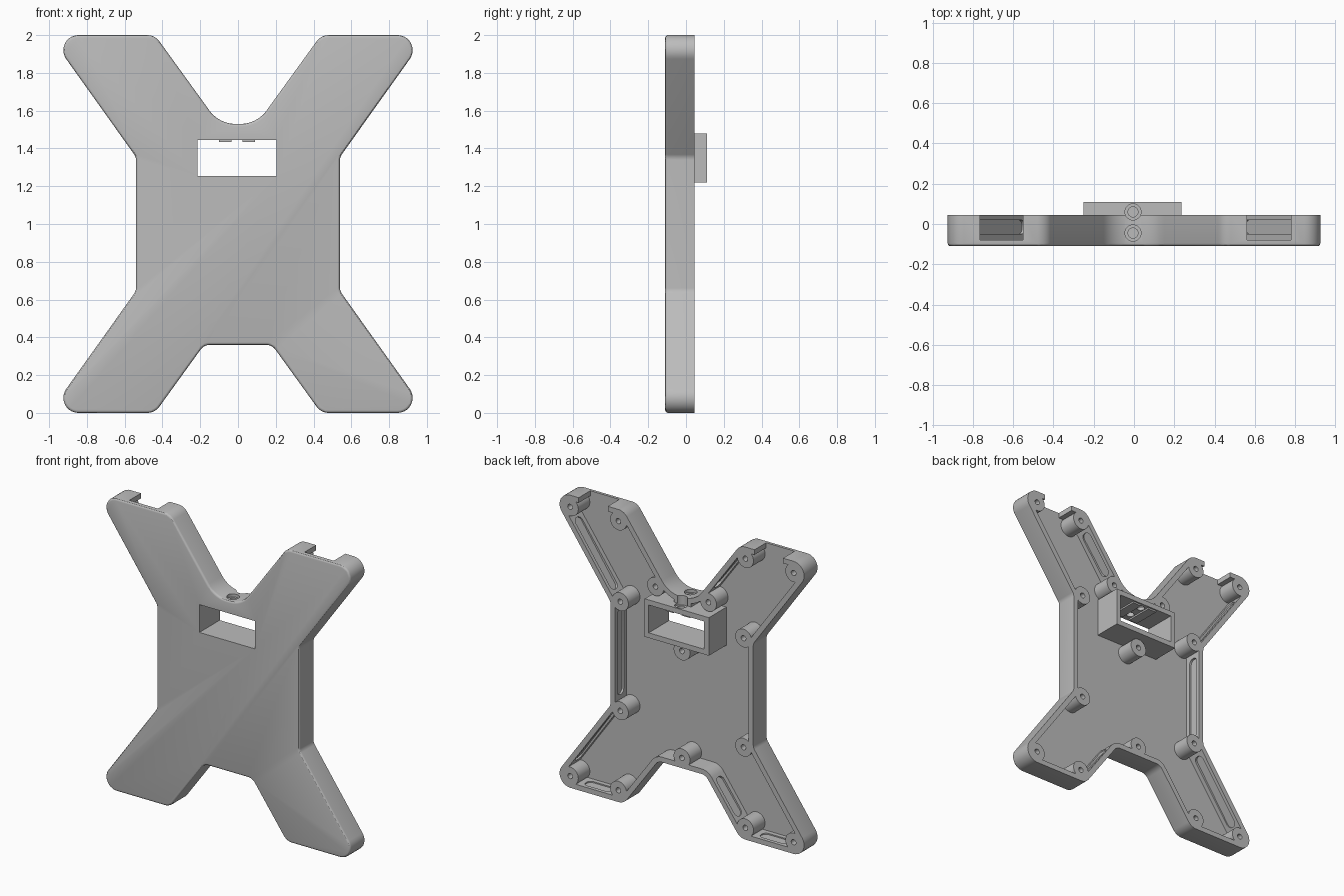
import bpy, bmesh, math
from mathutils import Vector, Matrix

if "Cube" in bpy.data.objects:
    bpy.data.objects.remove(bpy.data.objects["Cube"])

FRONT, FLOOR, RIM, BACK = -0.11, -0.08, 0.045, 0.11
WALL = 0.035

grey = bpy.data.materials.new("plain grey")
grey.use_nodes = True
colour = (0.5, 0.5, 0.5, 1)
grey.diffuse_color = colour
grey.node_tree.nodes["Principled BSDF"].inputs["Base Color"].default_value = colour


def finish(bm, name):
    bmesh.ops.recalc_face_normals(bm, faces=bm.faces)
    mesh = bpy.data.meshes.new(name)
    bm.to_mesh(mesh)
    bm.free()
    ob = bpy.data.objects.new(name, mesh)
    bpy.context.collection.objects.link(ob)
    mesh.materials.append(grey)
    return ob


def combine(target, tool, operation):
    mod = target.modifiers.new("combine", 'BOOLEAN')
    mod.operation, mod.solver, mod.object = operation, 'EXACT', tool
    bpy.context.view_layer.objects.active = target
    bpy.ops.object.modifier_apply(modifier=mod.name)
    bpy.data.objects.remove(tool)


def add_box(bm, x0, x1, y0, y1, z0, z1):
    centre = Vector((x0 + x1, y0 + y1, z0 + z1)) / 2
    size = Vector((x1 - x0, y1 - y0, z1 - z0))
    bmesh.ops.create_cube(bm, size=1, matrix=Matrix.LocRotScale(centre, None, size))


def add_cylinder(bm, start, end, radius):
    a, b = Vector(start), Vector(end)
    turn = (b - a).to_track_quat('Z', 'Y')
    bmesh.ops.create_cone(bm, cap_ends=True, segments=32, radius1=radius, radius2=radius,
                          depth=(b - a).length, matrix=Matrix.LocRotScale((a + b) / 2, turn, None))


# Right half of the outline, counter-clockwise: x, z, fillet radius
half = [(0.18, 0.36, 0.06), (0.44, 0, 0.08), (1.0, 0, 0.08), (0.54, 0.645, 0.05),
        (0.54, 1.355, 0.05), (1.0, 2, 0.08), (0.44, 2, 0.08), (0.10, 1.53, 0.17)]
corners = half + [(-x, z, r) for x, z, r in reversed(half)]


def rounded_outline(inset):
    points = []
    n = len(corners)
    for i, (x, z, r) in enumerate(corners):
        p = Vector((x, z))
        before = (p - Vector(corners[i - 1][:2])).normalized()
        after = (Vector(corners[(i + 1) % n][:2]) - p).normalized()
        turn = math.atan2(before.x * after.y - before.y * after.x, before.dot(after))
        n0, n1 = Vector((-before.y, before.x)), Vector((-after.y, after.x))
        mitre = (n0 + n1) / (1 + n0.dot(n1))
        sign = 1 if turn > 0 else -1
        centre = p + mitre * sign * r
        radius = r - sign * inset
        steps = 10
        start = math.atan2(-n0.y * sign, -n0.x * sign)
        for k in range(steps + 1):
            a = start + turn * k / steps
            points.append(centre + radius * Vector((math.cos(a), math.sin(a))))
    return points


def prism(name, inset, y0, y1, bevel=0):
    bm = bmesh.new()
    face = bm.faces.new([bm.verts.new((p.x, y0, p.y)) for p in rounded_outline(inset)])
    front_edges = list(face.edges)
    new = bmesh.ops.extrude_face_region(bm, geom=[face], use_keep_orig=True)["geom"]
    bmesh.ops.translate(bm, vec=(0, y1 - y0, 0),
                        verts=[g for g in new if isinstance(g, bmesh.types.BMVert)])
    bmesh.ops.recalc_face_normals(bm, faces=bm.faces)
    if bevel:
        bmesh.ops.bevel(bm, geom=front_edges, offset=bevel, segments=3, profile=0.5,
                        affect='EDGES', clamp_overlap=True)
    return finish(bm, name)


# Tray: filleted plate hollowed from the back
tray = prism("cross_tray", 0, FRONT, RIM, 0.014)
combine(tray, prism("cavity", WALL, FLOOR, RIM + 0.05), 'DIFFERENCE')

# Screw bosses around the rim
tip, inner, elbow, valley = (0.845, 1.92), (0.48, 1.92), (0.466, 1.373), (0.2, 1.547)
low_tip, low_inner, low_elbow = [(x, 2 - z) for x, z in (tip, inner, elbow)]
pairs = [tip, inner, elbow, valley, low_tip, low_inner, low_elbow]
spots = [(s * x, z) for x, z in pairs for s in (1, -1)] + [(0, 0.43), (0, 1.16)]
bm = bmesh.new()
for x, z in spots:
    add_cylinder(bm, (x, FLOOR - 0.01, z), (x, RIM, z), 0.062)
combine(tray, finish(bm, "bosses"), 'UNION')

# Rectangular socket that stands out at the back, and its link to the valley wall
bm = bmesh.new()
add_box(bm, -0.25, 0.235, FLOOR - 0.01, BACK, 1.22, 1.48)
combine(tray, finish(bm, "socket"), 'UNION')
bm = bmesh.new()
add_box(bm, -0.07, 0.06, FLOOR - 0.01, RIM, 1.46, 1.515)
combine(tray, finish(bm, "socket_link"), 'UNION')

# Socket opening, boss holes and the notches in the upper arm ends
bm = bmesh.new()
add_box(bm, -0.215, 0.205, FRONT - 0.1, BACK + 0.1, 1.255, 1.445)
for x, z in spots:
    add_cylinder(bm, (x, -0.05, z), (x, RIM + 0.05, z), 0.018)
add_box(bm, 0.56, 0.78, FLOOR, RIM + 0.05, 1.9, 2.1)
add_box(bm, -0.765, -0.55, FLOOR, RIM + 0.05, 1.9, 2.1)
combine(tray, finish(bm, "openings"), 'DIFFERENCE')


# Round-ended grooves on the inside of the walls, between neighbouring bosses
def add_groove(bm, p, q, side):
    a, b = Vector((side * p[0], 0, p[1])), Vector((side * q[0], 0, q[1]))
    along = (b - a).normalized()
    out = along.cross(Vector((0, 1, 0))) * side
    middle = (a + b) / 2 + out * 0.033 + Vector((0, -0.015, 0))
    frame = Matrix((along, Vector((0, 1, 0)), out)).transposed().to_4x4()
    piece = bmesh.new()
    bmesh.ops.create_cube(piece, size=1)
    bmesh.ops.scale(piece, vec=((b - a).length - 0.16, 0.07, 0.04), verts=piece.verts)
    ends = [e for e in piece.edges if abs(e.verts[0].co.z - e.verts[1].co.z) > 0.01]
    bmesh.ops.bevel(piece, geom=ends, offset=0.032, segments=5, profile=0.5, affect='EDGES')
    piece.transform(Matrix.Translation(middle) @ frame)
    mesh = bpy.data.meshes.new("groove")
    piece.to_mesh(mesh)
    piece.free()
    bm.from_mesh(mesh)
    bpy.data.meshes.remove(mesh)


bm = bmesh.new()
for side in (1, -1):
    # Each pair runs clockwise, so the wall lies on its left
    for p, q in [(tip, elbow), (elbow, low_elbow), (low_elbow, low_tip),
                 (low_tip, low_inner), (low_inner, (0.22, 0.43)), (valley, inner)]:
        add_groove(bm, p, q, side)
combine(tray, finish(bm, "grooves"), 'DIFFERENCE')

# Two vertical screw holes with counterbores in the valley
bm = bmesh.new()
for y in (-0.045, 0.06):
    add_cylinder(bm, (-0.005, y, 1.40), (-0.005, y, 1.7), 0.025)
combine(tray, finish(bm, "screw_holes"), 'DIFFERENCE')
bm = bmesh.new()
for y, z in ((-0.045, 1.51), (0.06, 1.465)):
    add_cylinder(bm, (-0.005, y, z), (-0.005, y, 1.7), 0.04)
combine(tray, finish(bm, "counterbores"), 'DIFFERENCE')

# Thin pads on the socket ceiling, either side of the screw holes
bm = bmesh.new()
add_box(bm, -0.10, -0.035, FRONT + 0.02, BACK - 0.01, 1.434, 1.447)
add_box(bm, 0.025, 0.09, FRONT + 0.02, BACK - 0.01, 1.434, 1.447)
pads = finish(bm, "socket_pads")

bpy.ops.object.select_all(action='DESELECT')
tray.select_set(True)
bpy.context.view_layer.objects.active = tray
bpy.ops.object.shade_smooth_by_angle(angle=math.radians(30))
